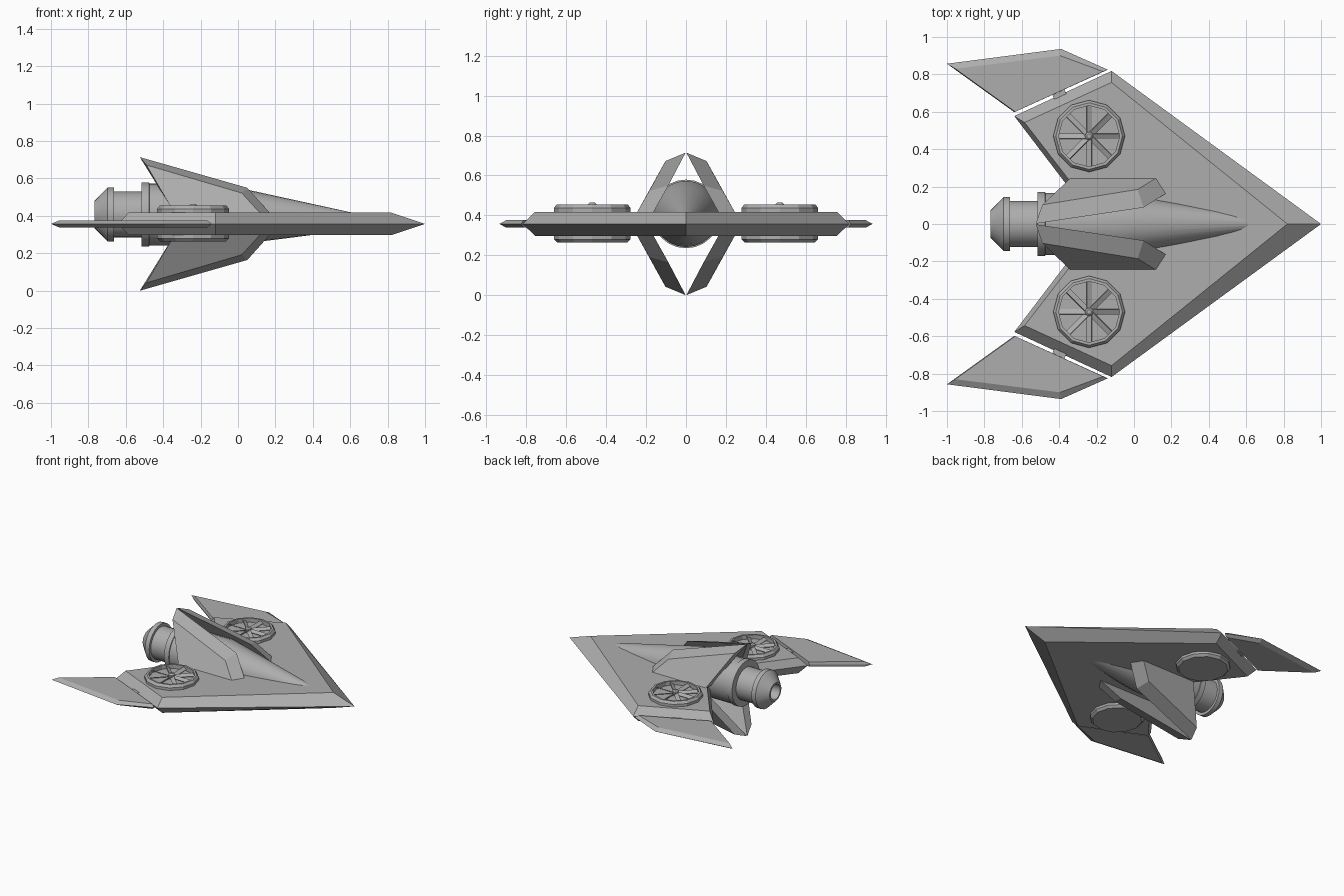
import bpy, bmesh, math
from mathutils import Matrix, Vector

if "Cube" in bpy.data.objects:
    bpy.data.objects.remove(bpy.data.objects["Cube"])

ZC = 0.357      # mid plane of the wing

hull_grey = bpy.data.materials.new("hull_grey")
hull_grey.diffuse_color = (0.42, 0.42, 0.42, 1)
hull_grey.use_nodes = True
hull_grey.node_tree.nodes["Principled BSDF"].inputs["Base Color"].default_value = hull_grey.diffuse_color


def finish(bm, name, smooth=False):
    bmesh.ops.remove_doubles(bm, verts=bm.verts, dist=1e-5)
    bmesh.ops.recalc_face_normals(bm, faces=bm.faces)
    me = bpy.data.meshes.new(name)
    bm.to_mesh(me)
    bm.free()
    ob = bpy.data.objects.new(name, me)
    bpy.context.collection.objects.link(ob)
    me.materials.append(hull_grey)
    if smooth:
        bpy.ops.object.select_all(action='DESELECT')
        ob.select_set(True)
        bpy.context.view_layer.objects.active = ob
        bpy.ops.object.shade_smooth_by_angle(angle=math.radians(25))
    return ob


def loft(name, loops, smooth=False):
    """Skin a stack of equal-length loops and cap both ends."""
    bm = bmesh.new()
    rings = [[bm.verts.new(p) for p in lp] for lp in loops]
    n = len(rings[0])
    for a, b in zip(rings, rings[1:]):
        for i in range(n):
            j = (i + 1) % n
            bm.faces.new((a[i], a[j], b[j], b[i]))
    bm.faces.new(rings[0])
    bm.faces.new(rings[-1])
    return finish(bm, name, smooth)


def at_z(pts, z):
    return [(x, y, z) for x, y in pts]


def mirror_outline(half):
    """Half outline starts and ends on y = 0."""
    return half + [(x, -y) for x, y in reversed(half[1:-1])]


# main delta wing with chamfered rim
rim = mirror_outline([(1.0, 0), (-0.12, 0.818), (-0.64, 0.577), (-0.2, 0)])
flat = mirror_outline([(0.82, 0), (-0.12, 0.757), (-0.585, 0.543), (-0.165, 0)])
loft("delta_wing", [at_z(flat, ZC - 0.06), at_z(rim, ZC), at_z(flat, ZC + 0.06)])

# fuselage spindle: (x, radius, axis height)
sections = [(-0.515, 0.172, 0.407), (-0.475, 0.172, 0.407), (-0.474, 0.166, 0.407),
            (-0.1, 0.166, 0.407), (0.05, 0.143, 0.397), (0.85, 0.005, 0.36)]
N = 24


def circle_x(x, r, z):
    return [(x, r * math.cos(2 * math.pi * i / N), z + r * math.sin(2 * math.pi * i / N))
            for i in range(N)]


loft("fuselage", [circle_x(*s) for s in sections], True)

# engine neck, collar ring and open nozzle
engine = [(-0.45, 0.123), (-0.662, 0.123), (-0.662, 0.144), (-0.697, 0.144),
          (-0.768, 0.072), (-0.768, 0.058), (-0.70, 0.05)]
loft("engine", [circle_x(x, r, 0.407) for x, r in engine], True)

# four canted fins
inner = [(-0.525, 0.002, 0.357), (0.05, 0.088, 0.193), (0.178, 0.168, 0.05), (-0.335, 0.168, 0.05)]
outer = [(-0.49, 0.103, 0.315), (0.02, 0.185, 0.165), (0.125, 0.25, 0.05), (-0.335, 0.25, 0.05)]
for side, sy in (("left", 1), ("right", -1)):
    for level, sz in (("upper", 1), ("lower", -1)):
        loft(f"{level}_{side}_fin",
             [[(x, y * sy, ZC + z * sz) for x, y, z in lp] for lp in (inner, outer)])

    # winglet, bevelled on its outer edges
    edge = [(-0.64, 0.598 * sy), (-1.0, 0.857 * sy), (-0.39, 0.936 * sy), (-0.14, 0.825 * sy)]
    face = [(-0.635, 0.60 * sy), (-0.955, 0.83 * sy), (-0.395, 0.90 * sy), (-0.165, 0.815 * sy)]
    loft(f"{side}_winglet", [at_z(face, ZC - 0.019), at_z(edge, ZC), at_z(face, ZC + 0.019)])

    # hinge block joining winglet to wing
    bm = bmesh.new()
    m = (Matrix.Translation((-0.40, 0.695 * sy, ZC))
         @ Matrix.Rotation(math.radians(25) * sy, 4, 'Z')
         @ Matrix.Diagonal((0.07, 0.07, 0.02, 1)))
    bmesh.ops.create_cube(bm, size=1, matrix=m)
    finish(bm, f"{side}_winglet_hinge")

    # lift fan housing: chamfered twelve-sided drum with recessed top
    cx, cy = -0.24, 0.47 * sy

    def ring(r, z, n=12):
        return [(cx + r * math.cos(2 * math.pi * i / n), cy + r * math.sin(2 * math.pi * i / n), z)
                for i in range(n)]

    drum = [(0.175, 0.263), (0.192, 0.28), (0.192, 0.437), (0.178, 0.455),
            (0.163, 0.455), (0.163, 0.424)]
    loft(f"{side}_fan_housing", [ring(r, z) for r, z in drum])

    # fan hub
    loft(f"{side}_fan_hub", [ring(0.022, 0.42, 16), ring(0.022, 0.455, 16), ring(0.012, 0.464, 16)], True)

    # eight pitched fan blades
    bm = bmesh.new()
    for k in range(8):
        m = (Matrix.Translation((cx, cy, 0.438))
             @ Matrix.Rotation(k * math.pi / 4, 4, 'Z')
             @ Matrix.Translation((0.09, 0, 0))
             @ Matrix.Rotation(math.radians(28), 4, 'X')
             @ Matrix.Diagonal((0.145, 0.03, 0.005, 1)))
        bmesh.ops.create_cube(bm, size=1, matrix=m)
    finish(bm, f"{side}_fan_blades")
